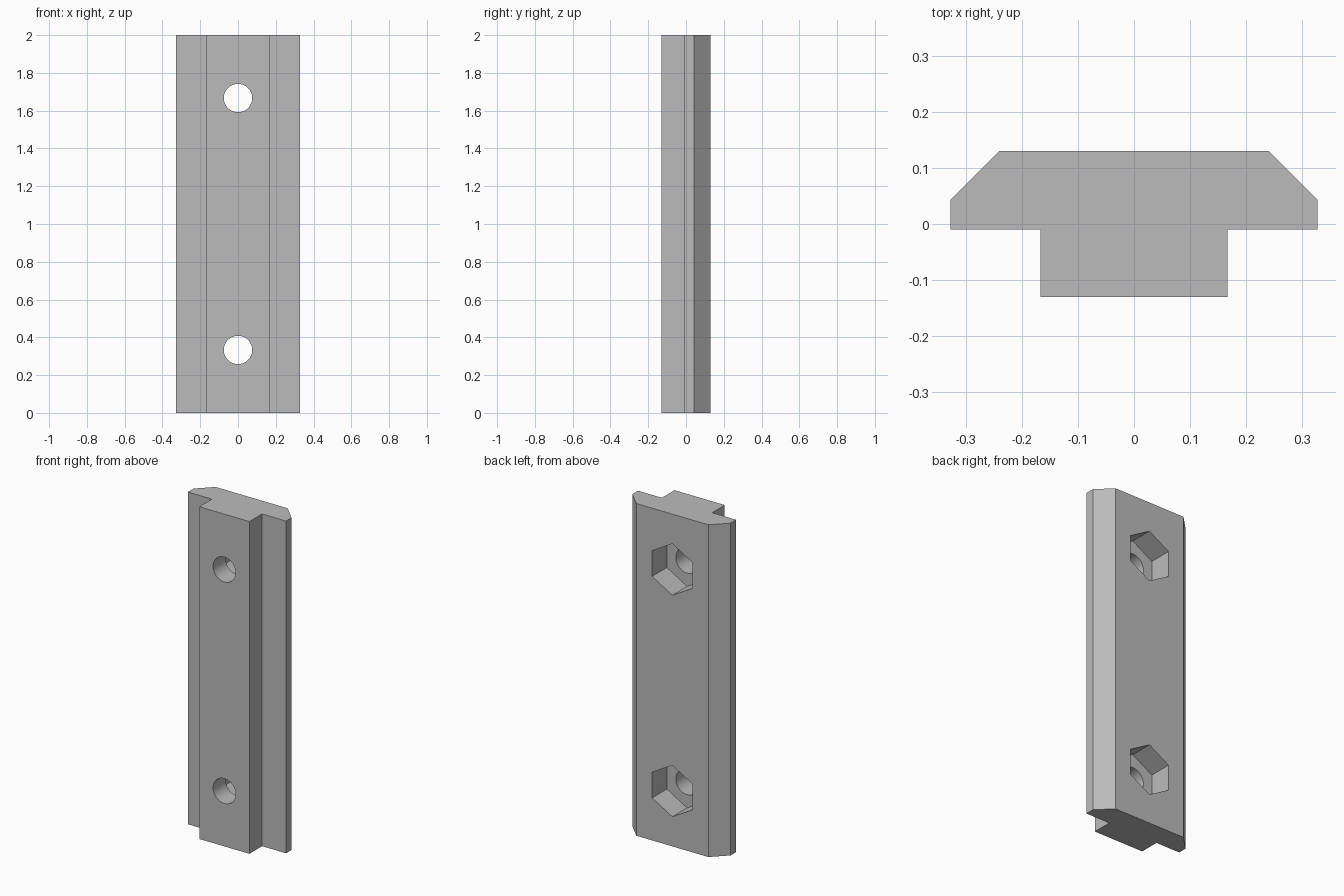
import bpy, bmesh, math
from mathutils import Matrix

cube = bpy.data.objects.get("Cube")
if cube:
    bpy.data.objects.remove(cube, do_unlink=True)

grey = bpy.data.materials.new("plain grey")
grey.use_nodes = True
colour = (0.5, 0.5, 0.5, 1)
grey.diffuse_color = colour
grey.node_tree.nodes["Principled BSDF"].inputs["Base Color"].default_value = colour

LENGTH = 2.0
FRONT, SHOULDER, EDGE, BACK = -0.13, -0.01, 0.043, 0.13


def make_object(name, bm):
    bmesh.ops.recalc_face_normals(bm, faces=bm.faces)
    mesh = bpy.data.meshes.new(name)
    bm.to_mesh(mesh)
    bm.free()
    mesh.materials.append(grey)
    obj = bpy.data.objects.new(name, mesh)
    bpy.context.collection.objects.link(obj)
    return obj


# T-shaped bar: mirrored half profile extruded upwards
half = [(0.167, FRONT), (0.167, SHOULDER), (0.327, SHOULDER), (0.327, EDGE), (0.24, BACK)]
outline = half + [(-x, y) for x, y in reversed(half)]
bm = bmesh.new()
base = bm.faces.new([bm.verts.new((x, y, 0)) for x, y in outline])
top = bmesh.ops.extrude_face_region(bm, geom=[base], use_keep_orig=True)["geom"]
bmesh.ops.translate(bm, vec=(0, 0, LENGTH),
                    verts=[v for v in top if isinstance(v, bmesh.types.BMVert)])
bar = make_object("slot_bar", bm)


def cut(name, sides, radius, y0, y1, z):
    """Cut a prism running along y out of the bar."""
    bm = bmesh.new()
    spin = Matrix.Rotation(math.pi / 2, 4, "X")
    place = Matrix.Translation((0, (y0 + y1) / 2, z))
    bmesh.ops.create_cone(bm, cap_ends=True, segments=sides, radius1=radius,
                          radius2=radius, depth=y1 - y0, matrix=place @ spin)
    cutter = make_object(name, bm)
    cutter.hide_render = True
    mod = bar.modifiers.new(name, "BOOLEAN")
    mod.operation = "DIFFERENCE"
    mod.solver = "EXACT"
    mod.object = cutter
    bpy.context.view_layer.objects.active = bar
    bpy.ops.object.modifier_apply(modifier=name)
    bpy.data.objects.remove(cutter, do_unlink=True)


# Bolt holes from the front, hexagonal nut pockets from the back
for z in (LENGTH / 6, LENGTH * 5 / 6):
    cut("nut_pocket", 6, 0.155, SHOULDER, BACK + 0.1, z)
    cut("bolt_hole", 64, 0.075, FRONT - 0.1, BACK + 0.1, z)

# Smooth hole walls, sharp everywhere else
bpy.ops.object.select_all(action="DESELECT")
bar.select_set(True)
bpy.context.view_layer.objects.active = bar
bpy.ops.object.shade_smooth_by_angle(angle=math.radians(30))
